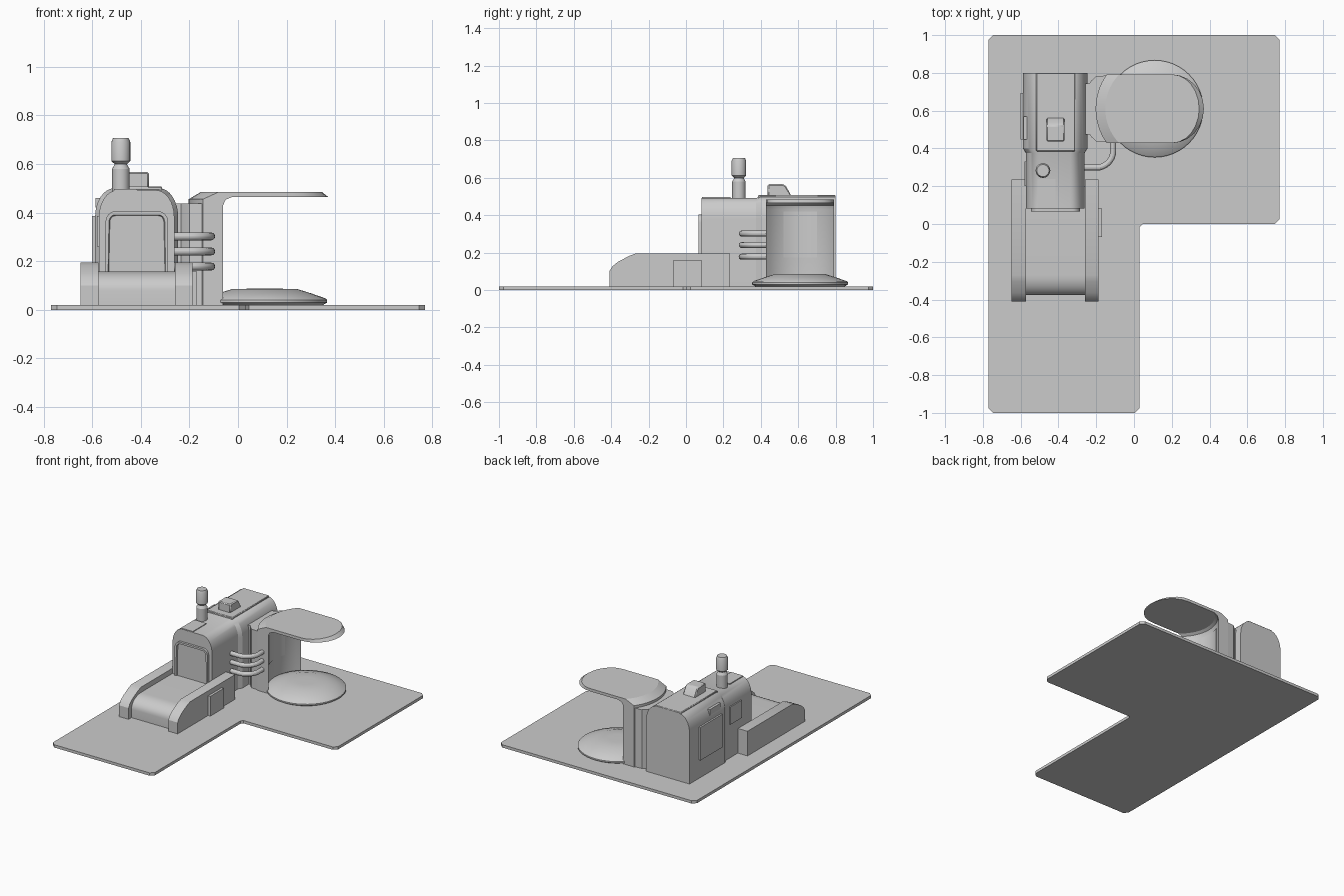
import bpy, bmesh
from math import sin, cos, pi, sqrt

if "Cube" in bpy.data.objects:
    bpy.data.objects.remove(bpy.data.objects["Cube"])


def finish(name, bm, bevel=0, smooth=True):
    bmesh.ops.recalc_face_normals(bm, faces=bm.faces)
    me = bpy.data.meshes.new(name)
    bm.to_mesh(me)
    bm.free()
    ob = bpy.data.objects.new(name, me)
    bpy.context.collection.objects.link(ob)
    if bevel:
        m = ob.modifiers.new("bevel", 'BEVEL')
        m.width, m.segments, m.limit_method = bevel, 1, 'ANGLE'
    if smooth:
        bpy.ops.object.select_all(action='DESELECT')
        ob.select_set(True)
        bpy.context.view_layer.objects.active = ob
        bpy.ops.object.shade_smooth_by_angle(angle=0.52)
    return ob


def loft(name, rings, bevel=0, door=False):
    """Skin equal-length rings of 3D points, capping both ends."""
    bm = bmesh.new()
    vs = [[bm.verts.new(p) for p in r] for r in rings]
    n = len(rings[0])
    for a, b in zip(vs, vs[1:]):
        for i in range(n):
            bm.faces.new((a[i], a[(i + 1) % n], b[(i + 1) % n], b[i]))
    cap = bm.faces.new(vs[0])
    bm.faces.new(vs[-1])
    if door:
        bmesh.ops.recalc_face_normals(bm, faces=bm.faces)
        bmesh.ops.inset_region(bm, faces=[cap], thickness=0.014)
        bmesh.ops.inset_region(bm, faces=[cap], thickness=0.004, depth=-0.01)
    return finish(name, bm, bevel)


def put(axis, p, d):
    return {'x': (d, p[0], p[1]), 'y': (p[0], d, p[1]), 'z': (p[0], p[1], d)}[axis]


def prism(name, axis, pts, lo, hi, bevel=0, door=False):
    return loft(name, [[put(axis, p, d) for p in pts] for d in (lo, hi)], bevel, door)


def box(name, x, y, z, bevel=0):
    return prism(name, 'z', [(x[0], y[0]), (x[1], y[0]), (x[1], y[1]), (x[0], y[1])], *z, bevel)


def arch(x0, x1, z0, z1, rx, rz, n=8):
    """Upright outline with rounded upper corners."""
    a = [i * pi / 2 / n for i in range(n + 1)]
    right = [(x1 - rx + rx * cos(t), z1 - rz + rz * sin(t)) for t in a]
    left = [(x0 + x1 - x, z) for x, z in reversed(right)]
    return [(x0, z0), (x1, z0)] + right + left


def lathe(name, prof, cx, cy, n):
    rings = [[(cx + r * cos(2 * pi * i / n), cy + r * sin(2 * pi * i / n), z)
              for i in range(n)] for r, z in prof]
    return loft(name, rings)


# L-shaped floor plate with clipped corners
c = 0.025
prism("floor_plate", 'z', [
    (-0.77 + c, -1), (0.03 - c, -1), (0.03, -1 + c), (0.03, -0.015), (0.045, 0), (0.77 - c, 0),
    (0.77, c), (0.77, 1 - c), (0.77 - c, 1), (-0.77 + c, 1), (-0.77, 1 - c), (-0.77, -1 + c)], 0, 0.02)

# Conveyor: two side rails and a belt rounded at the front
rail = [(-0.41, 0.02), (-0.41, 0.1), (-0.395, 0.125), (-0.365, 0.15), (-0.305, 0.182),
        (-0.27, 0.195), (0.235, 0.195), (0.235, 0.02)]
for side, x0, x1 in (("left", -0.648, -0.573), ("right", -0.26, -0.187)):
    prism("conveyor_rail_" + side, 'x', rail, x0, x1)
arc = [(-0.27 - 0.107 * cos(i * pi / 16), 0.08 + 0.078 * sin(i * pi / 16)) for i in range(9)]
prism("conveyor_belt", 'x', [(-0.377, 0.02)] + arc + [(0.2, 0.158), (0.2, 0.02)], -0.58, -0.255)
box("rail_panel", (-0.2, -0.17), (-0.068, 0.083), (0.02, 0.16))

# Machine body: narrow front flaring into a wider rear
front = arch(-0.572, -0.262, 0.02, 0.492, 0.075, 0.11)
rear = arch(-0.588, -0.246, 0.02, 0.5, 0.078, 0.12)
loft("machine_body", [[put('y', p, y) for p in pr] for y, pr in
                      ((0.083, front), (0.375, front), (0.4, rear), (0.8, rear))])
prism("front_door", 'y', arch(-0.545, -0.287, 0.1, 0.405, 0.04, 0.045, 6), 0.067, 0.09, door=True)

# Plates, vents and hatches on the body
box("roof_plate", (-0.518, -0.312), (0.385, 0.8), (0.48, 0.508), 0.004)
box("roof_hatch", (-0.51, -0.415), (0.086, 0.238), (0.48, 0.497))
prism("roof_vent", 'x', [(0.437, 0.5), (0.437, 0.566), (0.52, 0.566), (0.535, 0.555), (0.565, 0.5)],
      -0.463, -0.367, 0.006)
box("side_panel", (-0.6, -0.58), (0.447, 0.693), (0.15, 0.385))
box("side_vent", (-0.586, -0.55), (0.447, 0.57), (0.42, 0.46))
box("side_hatch", (-0.58, -0.56), (0.2, 0.33), (0.26, 0.385))

# Chimney
lathe("chimney", [(0.036, 0.48), (0.036, 0.58), (0.026, 0.597), (0.026, 0.6), (0.039, 0.612),
                  (0.039, 0.69), (0.032, 0.707)], -0.482, 0.283, 20)

# Neck joining the body to the scanning column
cx, cy, h = 0.11, 0.61, 0.182
half = [(-0.27, 0.135), (-0.235, 0.135), (-0.225, 0.15), (-0.2, 0.172), (-0.145, 0.176)]
prism("neck", 'z', [(x, cy + d) for x, d in half] + [(x, cy - d) for x, d in reversed(half)], 0.02, 0.437)

# Curved column: an arc round the turntable, cut off straight at both sides
section = [(0.25, 0.02), (0.25, 0.43), (0.243, 0.453), (0.225, 0.465), (0.225, 0.485),
           (0.262, 0.485), (0.313, 0.455), (0.313, 0.02)]


def curved(name, section, h, n=16):
    ys = [-h + 2 * h * i / n for i in range(n + 1)]
    loft(name, [[(cx - sqrt(r * r - y * y), cy + y, z) for r, z in section] for y in ys])


curved("scanner_column", section, h)
curved("scanner_window", [(0.246, 0.175), (0.246, 0.42), (0.26, 0.42), (0.26, 0.175)], 0.09, 8)

# Canopy plate with a rounded, chamfered end


def canopy(a, b, z):
    tip = [(0.2 + a * cos(t), cy + b * sin(t), z) for t in [-pi / 2 + i * pi / 12 for i in range(13)]]
    root = [(cx - sqrt(0.24 ** 2 - y * y), cy + y, z) for y in [h - 2 * h * i / 10 for i in range(11)]]
    return tip + root


loft("canopy", [canopy(0.17, h, 0.465), canopy(0.145, h, 0.485)])

# Turntable
lathe("turntable", [(0.24, 0.02), (0.257, 0.03), (0.257, 0.04), (0.25, 0.047), (0.19, 0.068),
                    (0.135, 0.085), (0.06, 0.087)], cx, cy, 48)

# Three bent pipes from the body to the column
for k, z in enumerate((0.178, 0.24, 0.302)):
    bend = [(-0.2 + 0.09 * sin(i * pi / 16), 0.388 - 0.09 * cos(i * pi / 16)) for i in range(9)]
    path = [(-0.28, 0.298)] + bend + [(-0.11, 0.45)]
    rings = []
    for i, (x, y) in enumerate(path):
        t = min(max(i - 1, 0), 8) * pi / 16
        rings.append([(x + 0.016 * cos(a) * sin(t), y - 0.016 * cos(a) * cos(t), z + 0.016 * sin(a))
                      for a in [j * pi / 6 for j in range(12)]])
    loft("pipe_%d" % (k + 1), rings)
